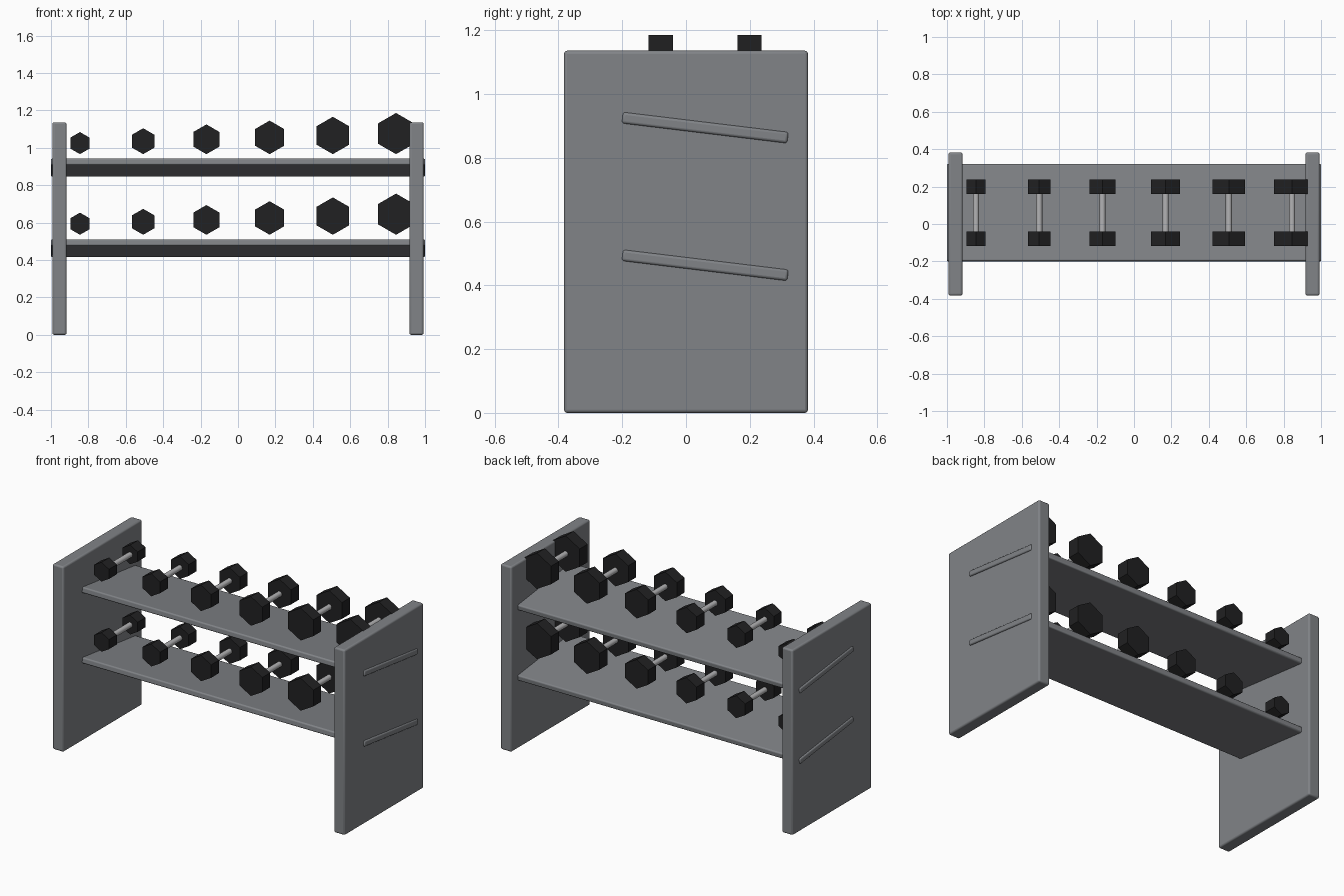
import bpy, bmesh, math

if "Cube" in bpy.data.objects:
    bpy.data.objects.remove(bpy.data.objects["Cube"])


def material(name, rgb):
    m = bpy.data.materials.new(name)
    m.diffuse_color = (*rgb, 1)
    m.use_nodes = True
    m.node_tree.nodes["Principled BSDF"].inputs["Base Color"].default_value = m.diffuse_color
    return m


frame_grey = material("frame_grey", (0.22, 0.23, 0.245))
rubber = material("black_rubber", (0.015, 0.015, 0.016))
steel = material("bright_steel", (0.45, 0.45, 0.46))


def finish(name, bm, mat):
    bmesh.ops.recalc_face_normals(bm, faces=bm.faces)
    mesh = bpy.data.meshes.new(name)
    bm.to_mesh(mesh)
    bm.free()
    mesh.materials.append(mat)
    ob = bpy.data.objects.new(name, mesh)
    bpy.context.collection.objects.link(ob)
    return ob


def board(name, size, loc, bevel, tilt=0.0):
    """Box with softly rounded edges."""
    bm = bmesh.new()
    bmesh.ops.create_cube(bm, size=1)
    bmesh.ops.scale(bm, vec=size, verts=bm.verts)
    ob = finish(name, bm, frame_grey)
    ob.location = loc
    ob.rotation_euler.x = tilt
    mod = ob.modifiers.new("rounded_edges", 'BEVEL')
    mod.width = bevel
    mod.segments = 3
    bpy.context.view_layer.objects.active = ob
    ob.select_set(True)
    bpy.ops.object.shade_smooth_by_angle(angle=math.radians(35))
    ob.select_set(False)
    return ob


def prism(name, sides, radius, length, loc, mat, smooth=False):
    """Regular prism lying along y, with a corner pointing up."""
    bm = bmesh.new()
    rings = []
    for y in (-length / 2, length / 2):
        rings.append([bm.verts.new((radius * math.sin(2 * math.pi * k / sides), y,
                                    radius * math.cos(2 * math.pi * k / sides)))
                      for k in range(sides)])
    a, b = rings
    for k in range(sides):
        n = (k + 1) % sides
        f = bm.faces.new((a[k], a[n], b[n], b[k]))
        f.smooth = smooth
    bm.faces.new(a)
    bm.faces.new(b)
    ob = finish(name, bm, mat)
    ob.location = loc
    return ob


# Upright side panels
for side, sx in (("left", -1), ("right", 1)):
    board(f"{side}_side_panel", (0.075, 0.765, 1.136), (sx * 0.9545, 0, 0.568), 0.01)

# Tilted shelves passing through the panels, each with six growing dumbbells
CENTRE_Y = 0.06
for level, shelf_z, rest_z in (("lower", 0.463, 0.535), ("upper", 0.8945, 0.966)):
    board(f"{level}_shelf", (2.0, 0.5225, 0.035), (0, CENTRE_Y, shelf_z), 0.008,
          math.radians(-6.9))
    for i in range(6):
        x = -0.845 + i * 0.338
        r = 0.059 + i * 0.0102
        z = rest_z + r
        tag = f"{level}_dumbbell_{i + 1}"
        prism(tag + "_handle", 16, 0.0165, 0.29, (x, CENTRE_Y, z), steel, True)
        for end, sy in (("front", -1), ("back", 1)):
            prism(f"{tag}_{end}_head", 6, r, 0.076, (x, CENTRE_Y + sy * 0.139, z), rubber)
